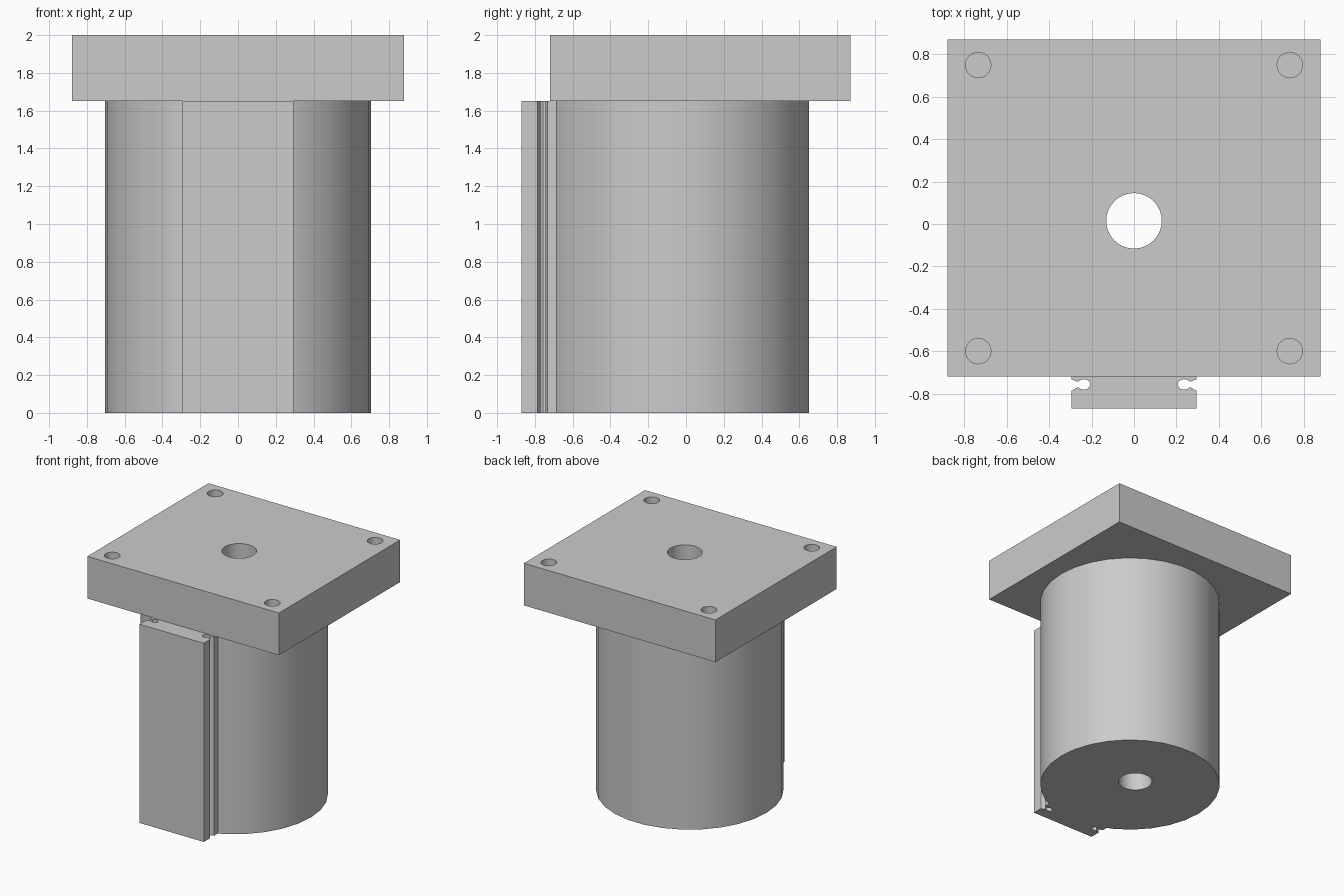
import bpy, bmesh, math

if "Cube" in bpy.data.objects:
    bpy.data.objects.remove(bpy.data.objects["Cube"])

mat = bpy.data.materials.new("light_grey")
mat.diffuse_color = (0.6, 0.6, 0.6, 1)
mat.use_nodes = True
mat.node_tree.nodes["Principled BSDF"].inputs["Base Color"].default_value = mat.diffuse_color


def prism(name, pts, z0, z1):
    """Extrude a closed xy outline from z0 to z1."""
    bm = bmesh.new()
    face = bm.faces.new([bm.verts.new((x, y, z0)) for x, y in pts])
    top = bmesh.ops.extrude_face_region(bm, geom=[face])["geom"]
    bmesh.ops.translate(bm, vec=(0, 0, z1 - z0),
                        verts=[v for v in top if isinstance(v, bmesh.types.BMVert)])
    bmesh.ops.recalc_face_normals(bm, faces=bm.faces)
    me = bpy.data.meshes.new(name)
    bm.to_mesh(me)
    bm.free()
    me.materials.append(mat)
    ob = bpy.data.objects.new(name, me)
    bpy.context.collection.objects.link(ob)
    return ob


def circle(cx, cy, r, n):
    return [(cx + r * math.cos(2 * math.pi * i / n),
             cy + r * math.sin(2 * math.pi * i / n)) for i in range(n)]


def combine(ob, other, operation):
    """Apply a boolean and remove the helper."""
    mod = ob.modifiers.new("bool", "BOOLEAN")
    mod.object, mod.operation, mod.solver = other, operation, "EXACT"
    bpy.context.view_layer.objects.active = ob
    bpy.ops.object.modifier_apply(modifier=mod.name)
    bpy.data.objects.remove(other)


# Mounting plate with four blind corner holes
plate = prism("mounting_plate", [(-.88, -.72), (.88, -.72), (.88, .87), (-.88, .87)], 1.65, 2)
for x in (-.735, .735):
    for y in (-.6, .75):
        combine(plate, prism("hole_cutter", circle(x, y, .06, 24), 1.75, 2.1), "DIFFERENCE")

# Round body
body = prism("round_body", circle(0, -.05, .705, 30), 0, 1.65)

# Front rail with a keyhole groove down each side
arc = [(.237 + .031 * math.cos(math.radians(a)), -.757 + .025 * math.sin(math.radians(a)))
       for a in range(30, 331, 30)]
side = [(.295, -.64), (.295, -.733), *arc, (.295, -.787), (.295, -.87)]
rail = prism("front_rail", side + [(-x, y) for x, y in reversed(side)], 0, 1.65)
combine(body, rail, "UNION")

# Centre bore through both parts
for ob in (plate, body):
    combine(ob, prism("bore_cutter", circle(0, .015, .131, 32), -.1, 2.1), "DIFFERENCE")

# Smooth curved walls, keep sharp edges
for ob in (plate, body):
    bpy.ops.object.select_all(action="DESELECT")
    ob.select_set(True)
    bpy.context.view_layer.objects.active = ob
    bpy.ops.object.shade_smooth_by_angle(angle=math.radians(25))
